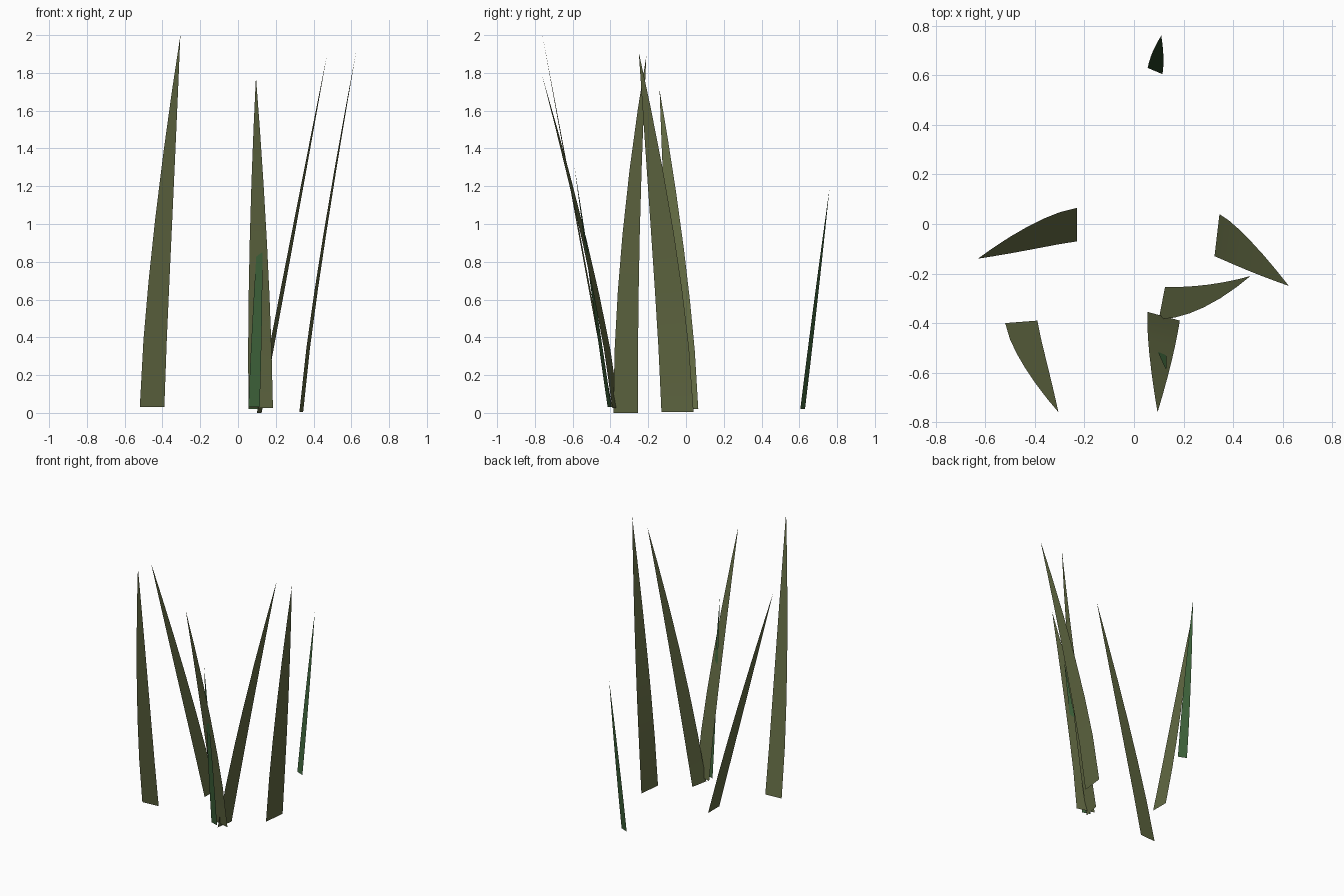
import bpy
from mathutils import Vector

if "Cube" in bpy.data.objects:
    bpy.data.objects.remove(bpy.data.objects["Cube"])


def material(name, color):
    m = bpy.data.materials.new(name)
    m.diffuse_color = (*color, 1)
    m.use_nodes = True
    m.node_tree.nodes["Principled BSDF"].inputs["Base Color"].default_value = m.diffuse_color
    return m


OLIVE = material("olive_blade", (0.12, 0.14, 0.055))
GREEN = material("green_blade", (0.05, 0.13, 0.045))
ROWS = [0, 0.18, 0.34, 0.5, 0.68, 0.85]


def blade(name, left, right, base_z, tip, bend, mat):
    """Thin tapering leaf: rows between the base corners and the tip, bending per axis."""
    l, r, t = Vector((*left, base_z)), Vector((*right, base_z)), Vector(tip)
    base, half = (l + r) / 2, (r - l) / 2
    verts = []
    for s in ROWS:
        c = Vector([base[i] + (t[i] - base[i]) * s ** e for i, e in enumerate((*bend, 1))])
        w = half * (1 - s ** 1.75)
        verts += [c - w, c + w]
    verts.append(t)
    n = len(ROWS)
    faces = [(2*i, 2*i + 1, 2*i + 3, 2*i + 2) for i in range(n - 1)]
    faces.append((2*n - 2, 2*n - 1, 2*n))
    me = bpy.data.meshes.new(name)
    me.from_pydata(verts, [], faces)
    me.shade_smooth()
    me.materials.append(mat)
    bpy.context.collection.objects.link(bpy.data.objects.new(name, me))


# Tall olive blades
blade("left_blade", (-0.23, 0.065), (-0.23, -0.07), 0.02, (-0.63, -0.14, 1.71), (1, 1.3), OLIVE)
blade("right_blade", (0.325, -0.13), (0.345, 0.04), 0.005, (0.625, -0.25, 1.91), (1.2, 1.35), OLIVE)
blade("middle_blade", (0.10, -0.385), (0.125, -0.255), 0.0, (0.47, -0.21, 1.89), (1, 1.9), OLIVE)
blade("front_left_blade", (-0.52, -0.40), (-0.39, -0.39), 0.03, (-0.305, -0.76, 2.0), (1.3, 1), OLIVE)
blade("front_blade", (0.055, -0.355), (0.185, -0.39), 0.025, (0.095, -0.76, 1.78), (1, 1.25), OLIVE)

# Small green blades
blade("back_small_blade", (0.055, 0.63), (0.115, 0.605), 0.02, (0.11, 0.76, 1.19), (1, 1), GREEN)
blade("front_small_blade", (0.055, -0.395), (0.115, -0.415), 0.03, (0.13, -0.59, 1.30), (1, 1), GREEN)
